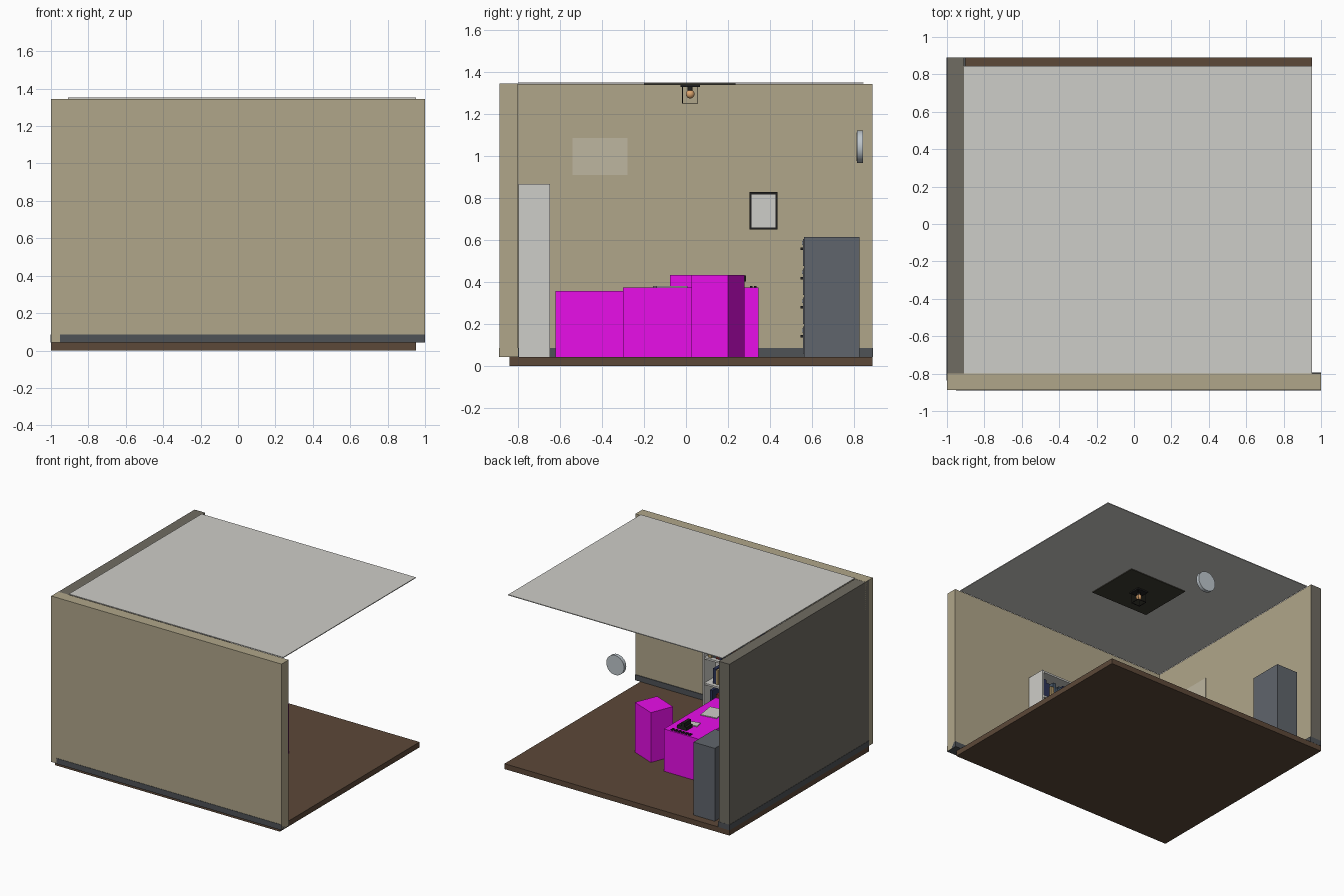
import bpy, math, random

if "Cube" in bpy.data.objects:
    bpy.data.objects.remove(bpy.data.objects["Cube"])
random.seed(4)

def lin(c):
    c /= 255
    return c / 12.92 if c <= 0.04045 else ((c + 0.055) / 1.055) ** 2.4

def mat(name, r, g, b):
    m = bpy.data.materials.new(name)
    m.diffuse_color = (lin(r), lin(g), lin(b), 1)
    m.use_nodes = True
    m.node_tree.nodes["Principled BSDF"].inputs["Base Color"].default_value = m.diffuse_color
    return m

TAN = mat("wall_tan", 176, 166, 138)
WALLBACK = mat("wall_back", 112, 108, 98)
BROWN = mat("floor_brown", 92, 72, 56)
TRIM = mat("trim_grey", 78, 82, 86)
WHITE = mat("off_white", 206, 205, 200)
PINK = mat("magenta", 232, 14, 232)
STEEL = mat("cabinet_grey", 96, 101, 108)
BLACK = mat("black", 32, 32, 32)
PANEL = mat("notice_tan", 190, 182, 160)
DARK = mat("dark_panel", 62, 60, 50)
COPPER = mat("bulb_amber", 220, 165, 110)
SILVER = mat("silver", 190, 198, 204)
BOOKS = [mat("book_navy", 44, 52, 88), mat("book_red", 112, 46, 40),
         mat("book_tan", 172, 148, 104), mat("book_slate", 70, 86, 104)]

def box(name, x0, x1, y0, y1, z0, z1, m, rot=0):
    bpy.ops.mesh.primitive_cube_add(size=1, location=((x0+x1)/2, (y0+y1)/2, (z0+z1)/2))
    o = bpy.context.object
    o.name = name
    o.scale = (x1-x0, y1-y0, z1-z0)
    o.rotation_euler.z = math.radians(rot)
    o.data.materials.append(m)
    return o

def cyl(name, loc, r, d, m, rot=(0, 0, 0), n=32):
    bpy.ops.mesh.primitive_cylinder_add(vertices=n, radius=r, depth=d, location=loc, rotation=rot)
    o = bpy.context.object
    o.name = name
    o.data.materials.append(m)
    bpy.ops.object.shade_smooth_by_angle()
    return o

# room shell
box("floor", -1, .953, -.842, .89, 0, .042, BROWN)
box("front_wall", -1, 1, -.888, -.8, .043, 1.345, TAN)
left = box("left_wall", -1, -.908, -.842, .89, .043, 1.344, WALLBACK)
left.data.materials.append(TAN)
for p in left.data.polygons:
    if p.normal.x > .5:
        p.material_index = 1
box("ceiling", -.908, .953, -.8, .845, 1.346, 1.352, WHITE)
box("front_baseboard", -.953, 1, -.891, -.795, .042, .085, TRIM)
box("left_baseboard", -1.002, -.902, -.838, .891, .042, .085, TRIM)

# desk, side table and the two chairs
box("desk", -.36, -.05, -.30, .345, .043, .375, PINK)
box("side_table", -.5, -.08, -.622, -.30, .043, .358, PINK)
box("visitor_chair", .068, .276, .058, .246, .043, .434, PINK, -22)
box("desk_chair", -.68, -.48, -.076, .124, .043, .434, PINK)

# things on the desk
box("paper_stack", -.25, -.12, -.15, .0, .375, .381, WHITE, 8)
box("note_pad", -.22, -.15, .13, .19, .375, .382, WHITE, 12)
box("phone_base", -.2, -.12, .205, .28, .375, .4, BLACK)
box("phone_handset", -.185, -.16, .2, .285, .402, .432, BLACK)
for i in range(6):
    for j in range(2):
        x, y = -.27 + i*.03, .305 + j*.018
        box("key", x, x+.02, y, y+.012, .375, .381, BLACK)

# filing cabinet with drawers facing the front
box("filing_cabinet", -.83, -.645, .562, .828, .043, .615, STEEL)
for i in range(4):
    z = .06 + i*.139
    box("drawer", -.82, -.655, .557, .563, z, z+.127, STEEL)
    box("drawer_handle", -.77, -.705, .546, .558, z+.075, z+.087, BLACK)
    box("label_holder", -.755, -.72, .552, .558, z+.1, z+.118, SILVER)

# bookcase on the front wall
X0, X1, Y0, Y1, T = -.36, .31, -.798, -.648, .014
for n, x in (("left", X0), ("right", X1-T)):
    box("bookcase_side_" + n, x, x+T, Y0, Y1, .043, .867, WHITE)
box("bookcase_back", X0+T, X1-T, Y0, Y0+.01, .043, .86, WHITE)
for i in range(5):
    z = .048 + i*.201
    box("shelf", X0+T, X1-T, Y0+.01, Y1-.003, z, z+T, WHITE)
    x = X0 + T + .005
    while i < 4 and x < X1 - T - .035:
        w, h = random.uniform(.018, .032), random.uniform(.11, .16)
        if random.random() > .1:
            box("book", x, x+w, Y0+.012, Y1-random.uniform(.015, .04), z+T, z+T+h, random.choice(BOOKS))
        x += w + .002

# wall items
box("notice_panel", -.908, -.904, -.54, -.28, .91, 1.087, PANEL)
box("picture", -.908, -.895, .312, .428, .66, .82, WHITE)
for y in (.302, .426):
    box("frame_side", -.908, -.89, y, y+.01, .65, .828, BLACK)
for z in (.65, .818):
    box("frame_rail", -.908, -.89, .302, .436, z, z+.01, BLACK)
cyl("wall_clock", (.025, .829, 1.045), .077, .028, SILVER, (math.pi/2, 0, 0))
cyl("clock_face", (.025, .8145, 1.045), .068, .003, WHITE, (math.pi/2, 0, 0))

# ceiling lamp
LX, LY = -.028, .02
box("ceiling_panel", -.28, .22, -.2, .235, 1.34, 1.346, DARK)
box("lamp_cap", LX-.046, LX+.046, LY-.046, LY+.046, 1.33, 1.34, BLACK)
R = .036
for sx in (-1, 1):
    for sy in (-1, 1):
        cyl("cage_post", (LX+sx*R, LY+sy*R, 1.292), .002, .082, BLACK, n=8)
for s in (-1, 1):
    box("cage_rail", LX-R, LX+R, LY+s*R-.002, LY+s*R+.002, 1.25, 1.254, BLACK)
    box("cage_rail", LX+s*R-.002, LX+s*R+.002, LY-R, LY+R, 1.25, 1.254, BLACK)
cyl("lamp_socket", (LX, LY, 1.323), .012, .02, BLACK, n=16)
bpy.ops.mesh.primitive_uv_sphere_add(segments=20, ring_count=12, radius=.021, location=(LX, LY, 1.296))
bulb = bpy.context.object
bulb.name = "bulb"
bulb.data.materials.append(COPPER)
bpy.ops.object.shade_smooth_by_angle()
